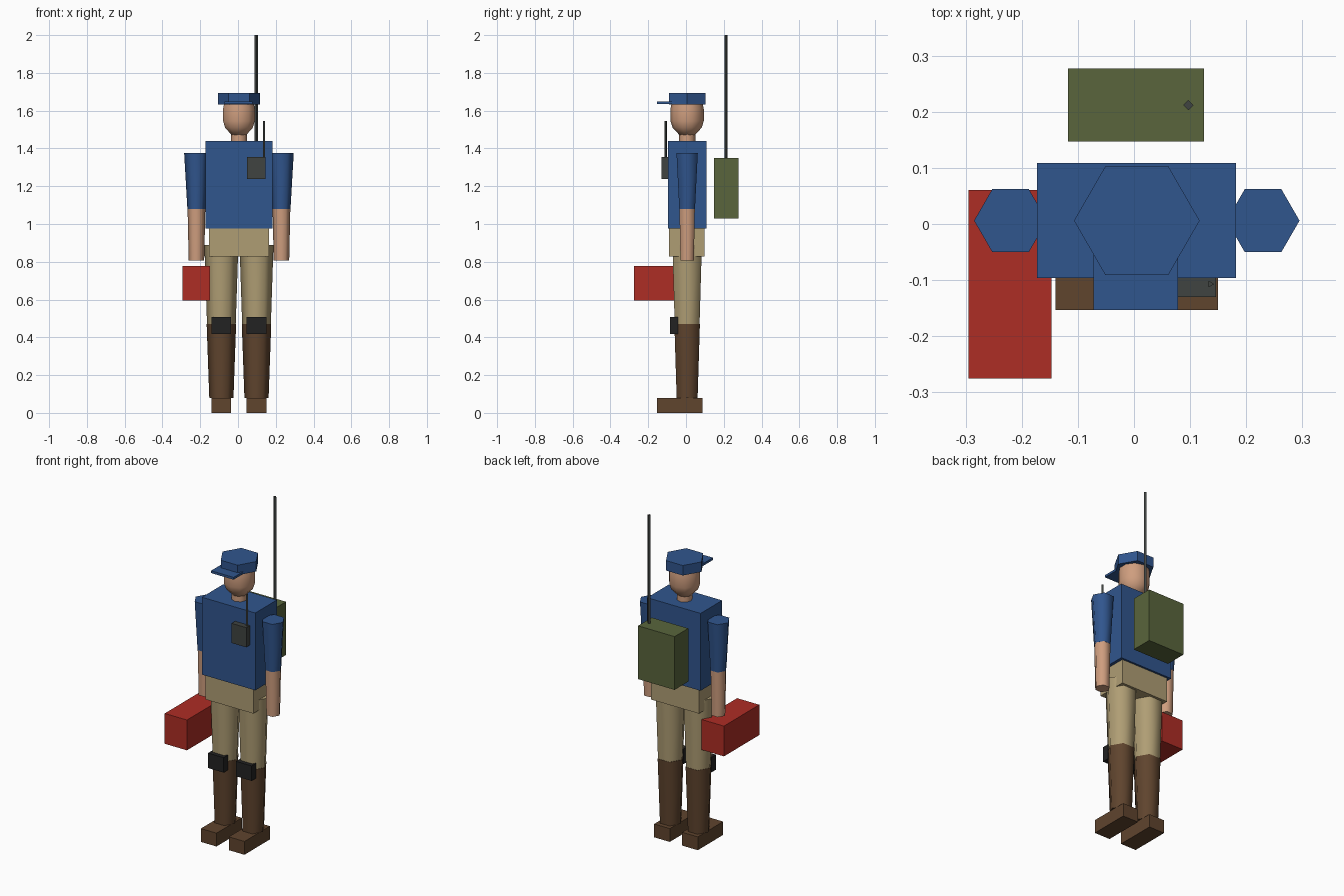
import bpy
import math

cube = bpy.data.objects.get("Cube")
if cube:
    bpy.data.objects.remove(cube, do_unlink=True)

CX, CY = 0.005, 0.006  # body axis


def material(name, rgb):
    m = bpy.data.materials.new(name)
    m.use_nodes = True
    m.diffuse_color = (*rgb, 1)
    bsdf = next(n for n in m.node_tree.nodes if n.type == 'BSDF_PRINCIPLED')
    bsdf.inputs["Base Color"].default_value = (*rgb, 1)
    bsdf.inputs["Roughness"].default_value = 0.8
    return m


blue = material("cloth blue", (0.03, 0.092, 0.27))
tan = material("trouser tan", (0.43, 0.34, 0.175))
brown = material("boot brown", (0.115, 0.058, 0.027))
skin = material("skin", (0.62, 0.34, 0.21))
olive = material("pack olive", (0.1, 0.13, 0.045))
red = material("case red", (0.42, 0.026, 0.018))
grey = material("radio grey", (0.05, 0.056, 0.052))
black = material("pad black", (0.016, 0.016, 0.016))


def mesh_object(name, verts, faces, mat, smooth=False):
    mesh = bpy.data.meshes.new(name)
    mesh.from_pydata(verts, [], faces)
    mesh.materials.append(mat)
    ob = bpy.data.objects.new(name, mesh)
    bpy.context.collection.objects.link(ob)
    if smooth:
        bpy.ops.object.select_all(action='DESELECT')
        ob.select_set(True)
        bpy.context.view_layer.objects.active = ob
        bpy.ops.object.shade_smooth_by_angle(angle=math.radians(62))
    return ob


def box(name, x, y, z, mat):
    verts = [(a, b, c) for c in z for b in y for a in x]
    faces = [(0, 2, 3, 1), (4, 5, 7, 6), (0, 1, 5, 4),
             (2, 6, 7, 3), (0, 4, 6, 2), (1, 3, 7, 5)]
    return mesh_object(name, verts, faces, mat)


def turned(name, x, y, profile, mat, sides=6, start=0.0, smooth=True):
    """Stack of regular polygons; profile lists (radius, height) upwards."""
    verts, faces = [], []
    for r, z in profile:
        for i in range(sides):
            a = start + math.tau * i / sides
            verts.append((x + r * math.cos(a), y + r * math.sin(a), z))
    for k in range(len(profile) - 1):
        for i in range(sides):
            j = (i + 1) % sides
            lo, hi = k * sides, (k + 1) * sides
            faces.append((lo + i, lo + j, hi + j, hi + i))
    faces.append(tuple(reversed(range(sides))))
    faces.append(tuple(range(len(verts) - sides, len(verts))))
    return mesh_object(name, verts, faces, mat, smooth)


# Trunk
box("torso", (-0.173, 0.182), (-0.096, 0.109), (0.975, 1.44), blue)
box("hips", (-0.154, 0.164), (-0.089, 0.097), (0.828, 0.975), tan)

# Limbs, once per side
for side, s in (("right", -1), ("left", 1)):
    x = CX + s * 0.225
    turned(side + "_sleeve", x, CY, [(0.048, 1.08), (0.065, 1.375)], blue)
    turned(side + "_forearm", x, CY, [(0.041, 0.808), (0.047, 1.08)], skin)
    x = CX + s * 0.093
    turned(side + "_trouser_leg", x, CY, [(0.076, 0.47), (0.09, 0.89)], tan)
    turned(side + "_boot_shaft", x, CY, [(0.064, 0.08), (0.078, 0.47)], brown)
    box(side + "_foot", (x - 0.052, x + 0.052), (-0.153, 0.088), (0, 0.08), brown)
    box(side + "_knee_pad", (x - 0.052, x + 0.052), (-0.085, -0.042),
        (0.418, 0.508), black)

# Head and cap
turned("neck", CX, CY, [(0.043, 1.42), (0.043, 1.52)], skin, sides=8)
turned("head", CX, CY, [(0.04, 1.47), (0.077, 1.51), (0.088, 1.545),
                        (0.088, 1.61), (0.08, 1.65)],
       skin, sides=10, start=math.pi / 2)
turned("cap", CX, CY, [(0.112, 1.633), (0.112, 1.693)], blue, smooth=False)
box("cap_visor", (-0.072, 0.078), (-0.153, -0.05), (1.634, 1.648), blue)

# Pack with whip aerial
box("backpack", (-0.118, 0.125), (0.147, 0.277), (1.03, 1.35), olive)
turned("pack_aerial", 0.097, 0.212, [(0.009, 1.34), (0.009, 2.0)], grey,
       sides=4, smooth=False)

# Chest radio with short aerial
box("chest_radio", (0.048, 0.146), (-0.13, -0.09), (1.237, 1.355), grey)
turned("radio_aerial", 0.136, -0.107, [(0.007, 1.35), (0.007, 1.545)], grey,
       sides=3, smooth=False)

# Carried case
box("carry_case", (-0.295, -0.147), (-0.275, 0.061), (0.595, 0.777), red)
